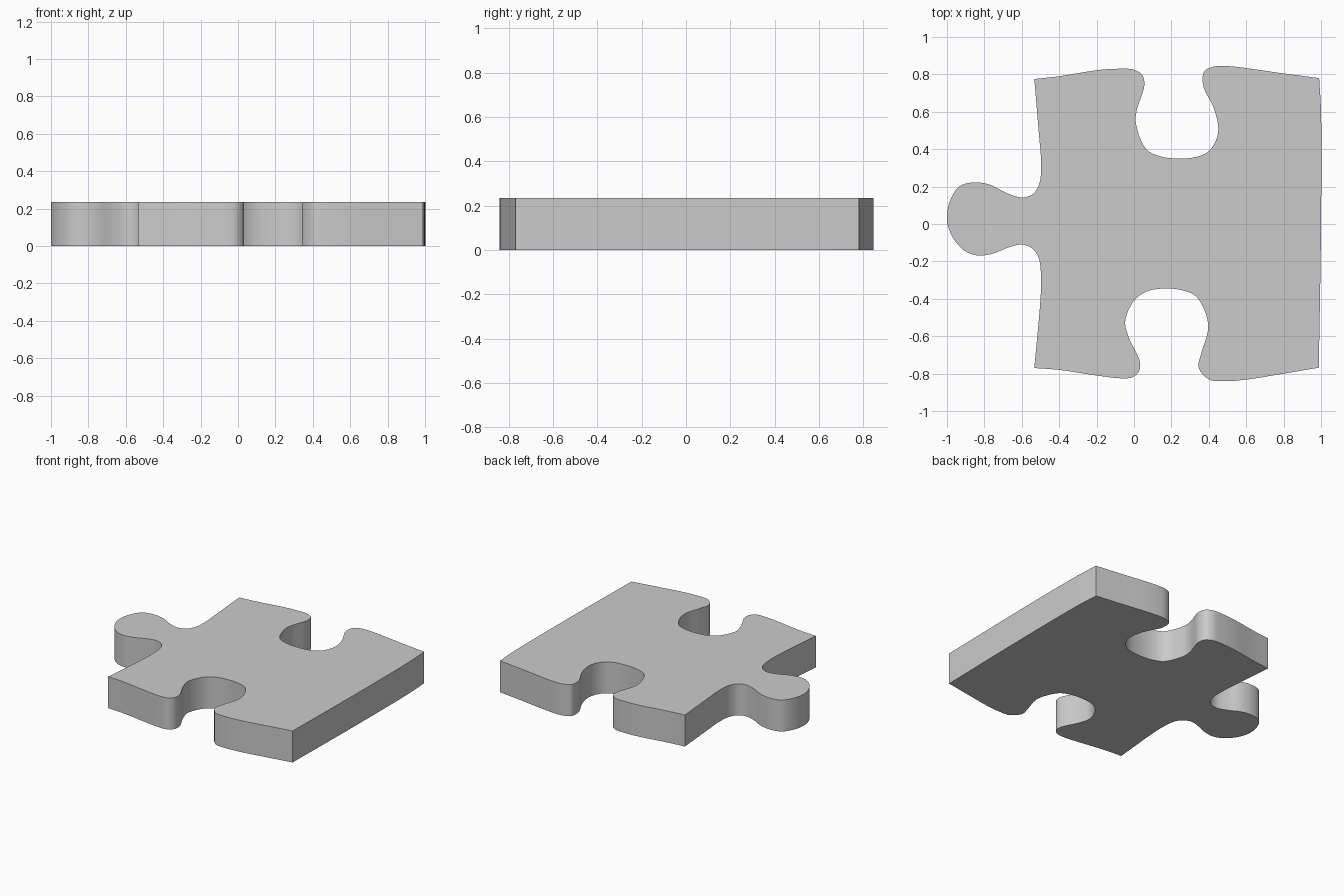
import bpy, bmesh, math
from mathutils import Vector

if "Cube" in bpy.data.objects:
    bpy.data.objects.remove(bpy.data.objects["Cube"])

HEIGHT = 0.235
STEPS = 6

# Outline, clockwise; each edge runs from one sharp corner to the next
top_edge = [(-.533, .775), (-.4, .79), (-.2, .822), (-.09, .83), (0, .825), (.045, .795),
            (.055, .74), (.015, .61), (.01, .54), (.065, .4), (.14, .362), (.245, .35),
            (.35, .363), (.41, .4), (.45, .49), (.43, .61), (.37, .74), (.375, .815),
            (.42, .84), (.49, .845), (.8, .805)]
right_edge = [(.99, .78), (1, .6), (1, 0)]
bottom_edge = [(.988, -.768), (.8, -.8), (.6, -.832), (.49, -.84), (.4, -.831), (.345, -.765),
               (.36, -.69), (.397, -.54), (.335, -.39), (.26, -.355), (.165, -.345), (.07, -.36),
               (0, -.41), (-.047, -.52), (-.03, -.6), (.032, -.74), (.025, -.79), (-.01, -.82),
               (-.07, -.825), (-.2, -.81), (-.4, -.78)]
left_edge = [(-.533, -.77), (-.5, -.4), (-.497, -.28), (-.51, -.18), (-.545, -.13), (-.6, -.11),
             (-.67, -.125), (-.76, -.16), (-.84, -.168), (-.91, -.14), (-.97, -.07), (-1, .02),
             (-.985, .12), (-.935, .2), (-.86, .222), (-.77, .21), (-.68, .165), (-.6, .142),
             (-.54, .16), (-.505, .22), (-.497, .33), (-.51, .5)]


def smooth_path(points):
    """Centripetal spline through the points, leaving out the last one."""
    p = [Vector(q) for q in points]
    p = [2 * p[0] - p[1]] + p + [2 * p[-1] - p[-2]]
    out = []
    for a, b, c, d in zip(p, p[1:], p[2:], p[3:]):
        ta, tb, tc = (math.sqrt((v - u).length) for u, v in ((a, b), (b, c), (c, d)))
        m1 = (c - b) + tb * ((b - a) / ta - (c - a) / (ta + tb))
        m2 = (c - b) + tb * ((d - c) / tc - (d - b) / (tb + tc))
        for i in range(STEPS):
            t = i / STEPS
            out.append(b * (2*t**3 - 3*t*t + 1) + m1 * (t**3 - 2*t*t + t)
                       + c * (3*t*t - 2*t**3) + m2 * (t**3 - t*t))
    return out


edges = [top_edge, right_edge, bottom_edge, left_edge]
outline = []
for i, edge in enumerate(edges):
    outline += smooth_path(edge + [edges[(i + 1) % 4][0]])

# Flat outline extruded into a slab
bm = bmesh.new()
face = bm.faces.new([bm.verts.new((v.x, v.y, 0)) for v in outline])
solid = bmesh.ops.extrude_face_region(bm, geom=[face], use_keep_orig=True)
top = [g for g in solid["geom"] if isinstance(g, bmesh.types.BMVert)]
bmesh.ops.translate(bm, verts=top, vec=(0, 0, HEIGHT))
bmesh.ops.recalc_face_normals(bm, faces=bm.faces)
mesh = bpy.data.meshes.new("jigsaw_piece")
bm.to_mesh(mesh)
bm.free()

piece = bpy.data.objects.new("jigsaw_piece", mesh)
bpy.context.collection.objects.link(piece)
bpy.context.view_layer.objects.active = piece
piece.select_set(True)
bpy.ops.object.shade_smooth_by_angle(angle=math.radians(35))
